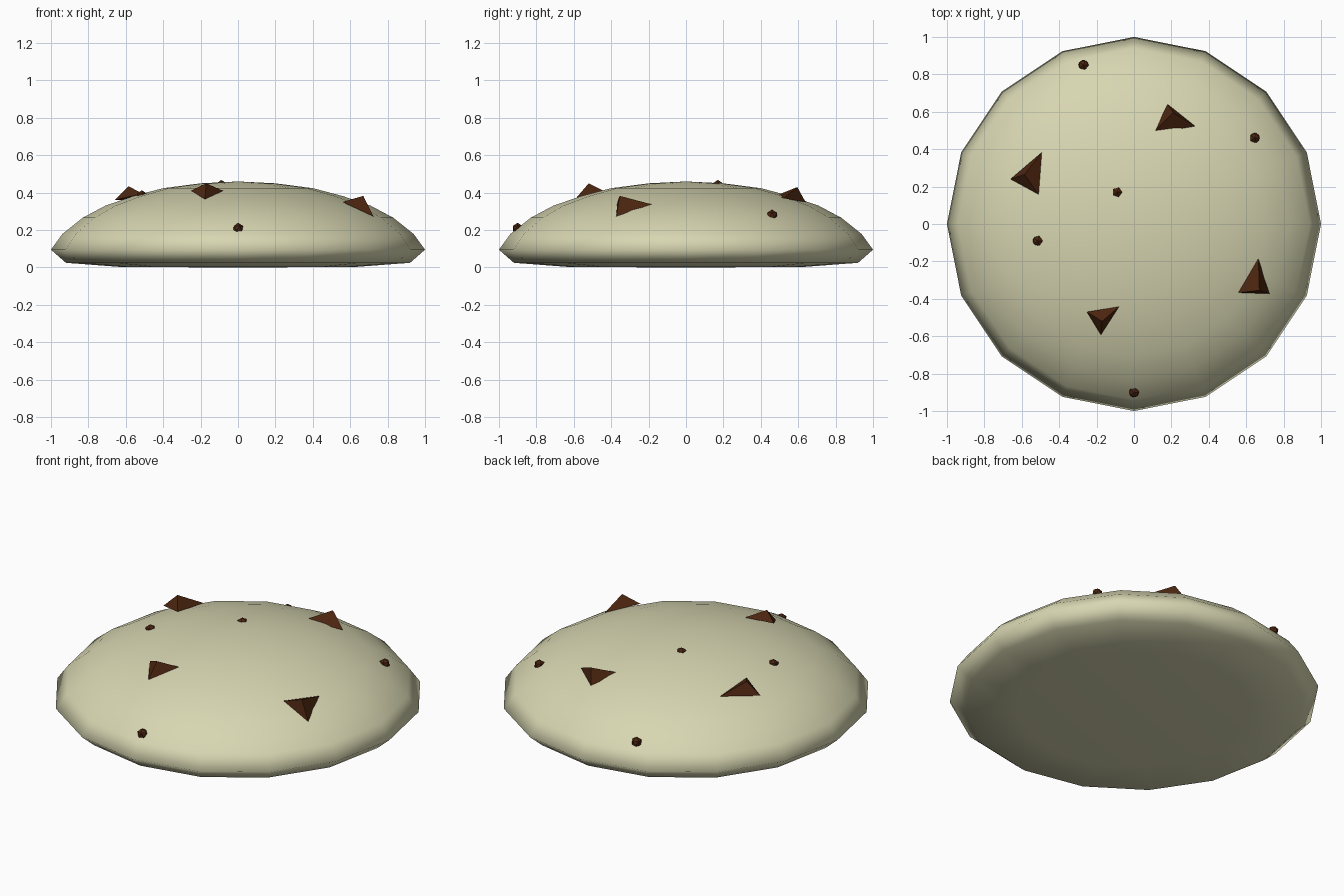
import bpy, bmesh, math
from mathutils import Vector

if "Cube" in bpy.data.objects:
    bpy.data.objects.remove(bpy.data.objects["Cube"])


def material(name, rgb):
    m = bpy.data.materials.new(name)
    m.diffuse_color = (*rgb, 1)
    m.use_nodes = True
    m.node_tree.nodes["Principled BSDF"].inputs["Base Color"].default_value = m.diffuse_color
    return m


dough = material("pale_dough", (0.68, 0.67, 0.44))
chocolate = material("dark_chocolate", (0.07, 0.018, 0.005))


def finish(bm, name, mat, smooth=False):
    bmesh.ops.recalc_face_normals(bm, faces=bm.faces)
    for f in bm.faces:
        f.smooth = smooth
    me = bpy.data.meshes.new(name)
    bm.to_mesh(me)
    bm.free()
    me.materials.append(mat)
    ob = bpy.data.objects.new(name, me)
    bpy.context.collection.objects.link(ob)
    return ob


# Cookie body: domed profile turned in 16 steps
profile = [(0, 0), (0.63, 0.003), (0.92, 0.025), (1, 0.095), (0.94, 0.178),
           (0.83, 0.266), (0.71, 0.33), (0.56, 0.382), (0.4, 0.424),
           (0.2, 0.45), (0, 0.46)]
bm = bmesh.new()
verts = [bm.verts.new((r, 0, z)) for r, z in profile]
edges = [bm.edges.new(pair) for pair in zip(verts, verts[1:])]
bmesh.ops.spin(bm, geom=verts + edges, cent=(0, 0, 0), axis=(0, 0, 1),
               angle=math.tau, steps=16)
bmesh.ops.remove_doubles(bm, verts=bm.verts, dist=0.0005)
finish(bm, "cookie", dough, smooth=True)

# Large chips: three base corners and a raised tip
chips = [
    [(0.18, 0.64, 0.348), (0.10, 0.485, 0.386), (0.327, 0.523, 0.37), (0.21, 0.595, 0.43)],
    [(-0.493, 0.383, 0.365), (-0.66, 0.24, 0.36), (-0.51, 0.158, 0.395), (-0.585, 0.265, 0.434)],
    [(0.665, -0.185, 0.338), (0.558, -0.367, 0.35), (0.724, -0.373, 0.273), (0.67, -0.355, 0.383)],
    [(-0.252, -0.47, 0.41), (-0.08, -0.442, 0.41), (-0.177, -0.593, 0.365), (-0.17, -0.52, 0.45)],
]
for i, pts in enumerate(chips):
    bm = bmesh.new()
    v = [bm.verts.new(p) for p in pts]
    for a, b, c in ((0, 1, 2), (0, 1, 3), (1, 2, 3), (2, 0, 3)):
        bm.faces.new((v[a], v[b], v[c]))
    finish(bm, f"large_chip_{i + 1}", chocolate)

# Small round crumbs half sunk into the dome
crumbs = [(-0.27, 0.85, 0.212), (0.645, 0.46, 0.28), (-0.09, 0.17, 0.438),
          (-0.515, -0.09, 0.383), (0, -0.9, 0.209)]
for i, p in enumerate(crumbs):
    bm = bmesh.new()
    bmesh.ops.create_icosphere(bm, subdivisions=1, radius=0.03)
    bmesh.ops.translate(bm, vec=Vector(p), verts=bm.verts)
    finish(bm, f"crumb_{i + 1}", chocolate)
